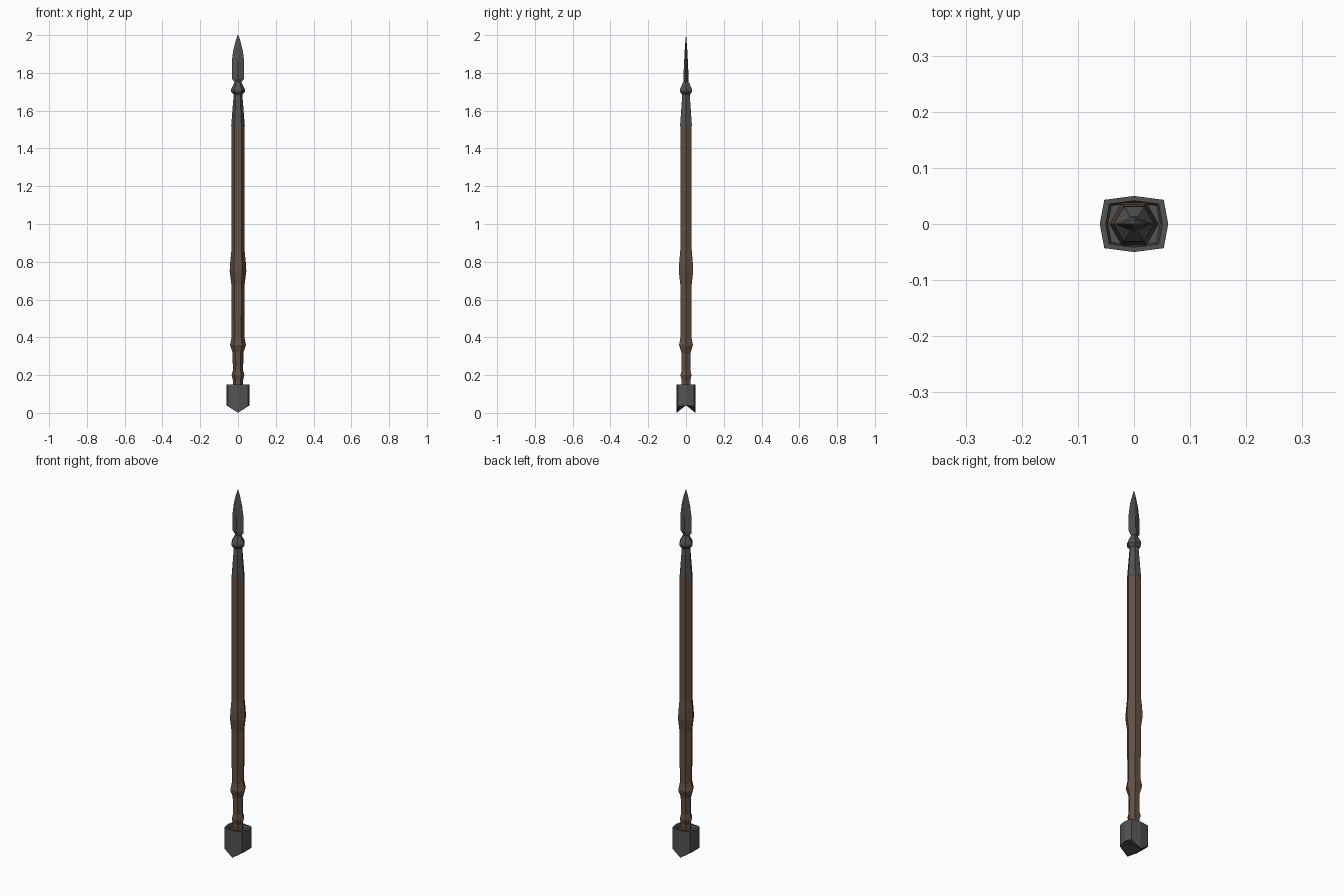
import bpy, bmesh
from math import cos, sin, pi

if "Cube" in bpy.data.objects:
    bpy.data.objects.remove(bpy.data.objects["Cube"])


def material(name, rgb):
    m = bpy.data.materials.new(name)
    m.diffuse_color = (*rgb, 1)
    m.use_nodes = True
    m.node_tree.nodes["Principled BSDF"].inputs["Base Color"].default_value = m.diffuse_color
    return m


wood = material("dark_wood", (0.125, 0.08, 0.056))
steel = material("dark_steel", (0.085, 0.085, 0.085))


def loft(name, rings, mat):
    """Bridge a stack of equal-sized point rings and cap both ends."""
    bm = bmesh.new()
    vs = [[bm.verts.new(p) for p in ring] for ring in rings]
    n = len(vs[0])
    for a, b in zip(vs, vs[1:]):
        for i in range(n):
            j = (i + 1) % n
            bm.faces.new((a[i], a[j], b[j], b[i]))
    bm.faces.new(vs[0][::-1])
    bm.faces.new(vs[-1])
    bmesh.ops.remove_doubles(bm, verts=bm.verts, dist=1e-5)
    bmesh.ops.recalc_face_normals(bm, faces=bm.faces)
    me = bpy.data.meshes.new(name)
    bm.to_mesh(me)
    bm.free()
    me.materials.append(mat)
    ob = bpy.data.objects.new(name, me)
    bpy.context.collection.objects.link(ob)
    return ob


def hex_ring(z, r):
    return [(r * cos(i * pi / 3), r * sin(i * pi / 3), z) for i in range(6)]


# Six-sided shaft with swollen grips
shaft = [(0.12, .027), (0.175, .027), (0.20, .034), (0.225, .027), (0.32, .029),
         (0.36, .042), (0.40, .034), (0.68, .035), (0.75, .044), (0.80, .041),
         (0.86, .035), (1.52, .035)]
loft("shaft", [hex_ring(z, r) for z, r in shaft], wood)

# Metal socket with collar
socket = [(1.52, .036), (1.685, .023), (1.70, .037), (1.715, .036), (1.755, .015)]
loft("socket", [hex_ring(z, r) for z, r in socket], steel)

# Diamond-section blade: height, half width, half thickness
blade = [(1.745, .013, .012), (1.77, .033, .014), (1.86, .033, .010),
         (1.92, .025, .007), (1.97, .012, .003), (2.0, .002, .0005)]
loft("blade", [[(w, 0, z), (0, t, z), (-w, 0, z), (0, -t, z)] for z, w, t in blade], steel)

# Eight-sided butt cap with wedge bottom and recessed top
outline = [(.061, 0), (.053, .043), (0, .05), (-.053, .043),
           (-.061, 0), (-.053, -.043), (0, -.05), (.053, -.043)]


def cap_ring(z, s=1.0):
    return [(x * s, y * s, z) for x, y in outline]


bottom = [(x, y, 0.66 * abs(x)) for x, y in outline]
loft("butt_cap", [bottom, cap_ring(.15), cap_ring(.15, .83), cap_ring(.13, .76)], steel)
